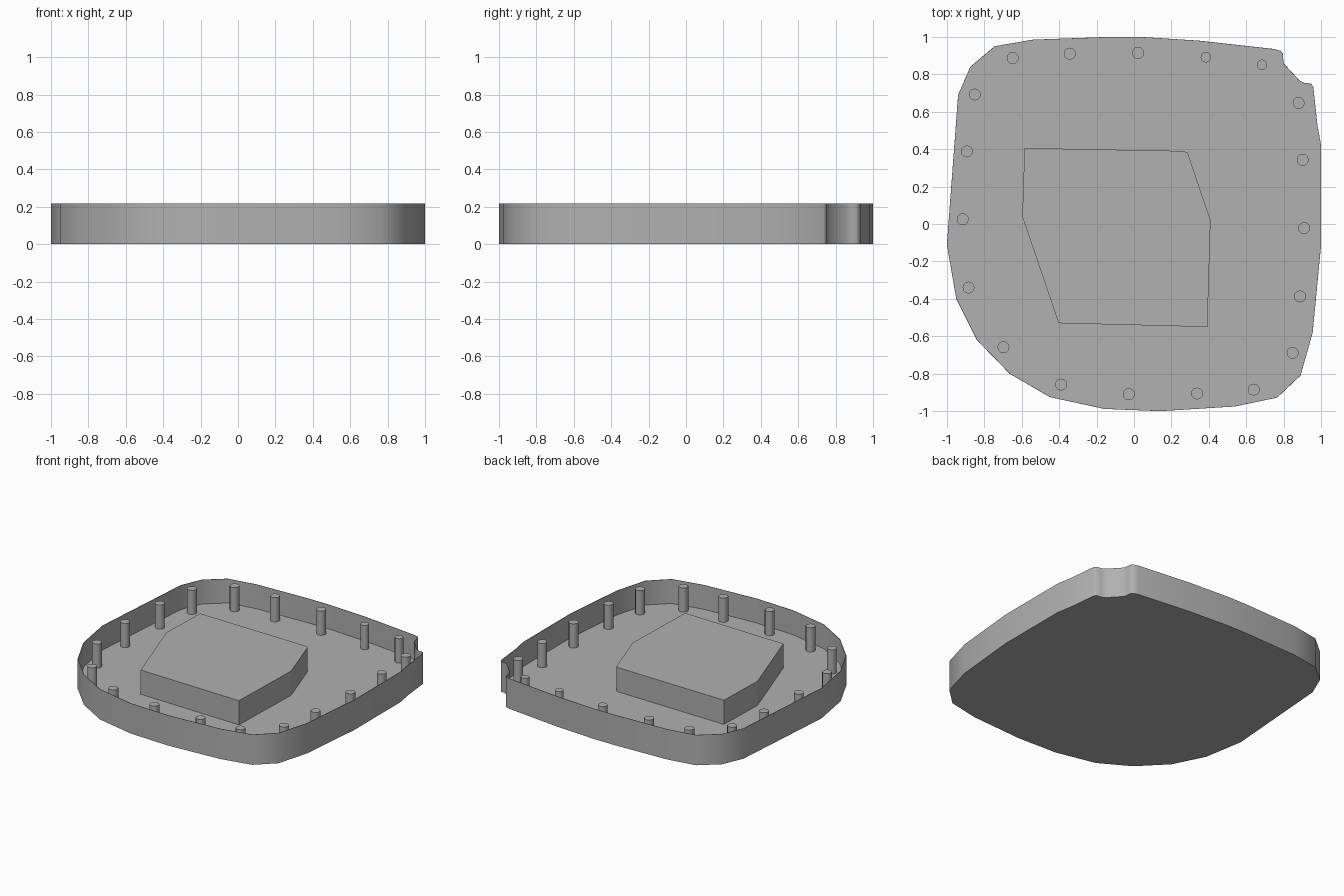
import bpy, bmesh, math
from mathutils import Vector

if "Cube" in bpy.data.objects:
    bpy.data.objects.remove(bpy.data.objects["Cube"])

HEIGHT, FLOOR, WALL = 0.217, 0.043, 0.003

# Clockwise tray outline, with the corner notch first
OUTLINE = [(0.785, 0.925), (0.795, 0.91), (0.796, 0.885), (0.803, 0.855), (0.885, 0.767),
           (0.91, 0.754), (0.945, 0.75), (0.958, 0.735), (0.98, 0.53), (1.0, 0.42), (1.0, -0.11),
           (0.955, -0.58), (0.89, -0.81), (0.765, -0.928), (0.54, -0.975), (0.14, -1.0),
           (-0.16, -0.988), (-0.45, -0.925), (-0.665, -0.80), (-0.84, -0.62),
           (-0.95, -0.40), (-1.0, -0.11), (-0.94, 0.69), (-0.875, 0.84), (-0.745, 0.95),
           (-0.54, 0.985), (-0.13, 1.0), (0.03, 1.0), (0.345, 0.98), (0.75, 0.935)]
BLOCK = [(-0.585, 0.406), (0.265, 0.390), (0.287, 0.38), (0.409, 0.02),
         (0.392, -0.55), (-0.403, -0.53), (-0.597, 0.04)]
PINS = [(-0.648, 0.887), (-0.343, 0.910), (0.022, 0.914), (0.384, 0.891), (0.684, 0.851),
        (0.88, 0.647), (0.902, 0.343), (0.909, -0.022), (0.887, -0.387), (0.848, -0.689),
        (0.64, -0.885), (0.337, -0.906), (-0.028, -0.909), (-0.390, -0.858),
        (-0.698, -0.658), (-0.884, -0.34), (-0.915, 0.026), (-0.893, 0.388), (-0.851, 0.692)]

grey = bpy.data.materials.new("dark_grey")
grey.diffuse_color = (0.44, 0.44, 0.44, 1)
grey.use_nodes = True
grey.node_tree.nodes["Principled BSDF"].inputs["Base Color"].default_value = grey.diffuse_color


def inset(points, d):
    """Move a clockwise outline inward by d."""
    out = []
    for i, p in enumerate(points):
        p = Vector(p)
        a = (p - Vector(points[i - 1])).normalized()
        b = (Vector(points[(i + 1) % len(points)]) - p).normalized()
        n = Vector((a.y + b.y, -a.x - b.x)).normalized()
        out.append(p + n * d / max(0.5, n.dot(Vector((a.y, -a.x)))))
    return out


def loft(name, loops, angle=55):
    """Join a list of (outline, z) loops with side faces and cap both ends."""
    bm = bmesh.new()
    rings = [[bm.verts.new((p[0], p[1], z)) for p in pts] for pts, z in loops]
    n = len(rings[0])
    for r, s in zip(rings, rings[1:]):
        for i in range(n):
            j = (i + 1) % n
            bm.faces.new((r[i], r[j], s[j], s[i]))
    bm.faces.new(rings[0])
    bm.faces.new(rings[-1])
    bmesh.ops.recalc_face_normals(bm, faces=bm.faces)
    mesh = bpy.data.meshes.new(name)
    bm.to_mesh(mesh)
    bm.free()
    mesh.materials.append(grey)
    ob = bpy.data.objects.new(name, mesh)
    bpy.context.collection.objects.link(ob)
    bpy.ops.object.select_all(action='DESELECT')
    ob.select_set(True)
    bpy.context.view_layer.objects.active = ob
    bpy.ops.object.shade_smooth_by_angle(angle=math.radians(angle))
    return ob


# Tray: base, outer wall, rim, inner wall and floor
inner = inset(OUTLINE, WALL)
loft("tray", [(OUTLINE, 0), (OUTLINE, HEIGHT), (inner, HEIGHT), (inner, FLOOR)])

# Raised block in the middle
loft("centre_block", [(BLOCK, FLOOR), (BLOCK, HEIGHT)], angle=15)

# Pins around the edge
for k, (x, y) in enumerate(PINS):
    r = 0.028 if k in (3, 4) else 0.032
    ring = [(x + r * math.cos(t * math.tau / 12), y + r * math.sin(t * math.tau / 12))
            for t in range(12)]
    loft(f"pin_{k + 1}", [(ring, FLOOR), (ring, HEIGHT)])
